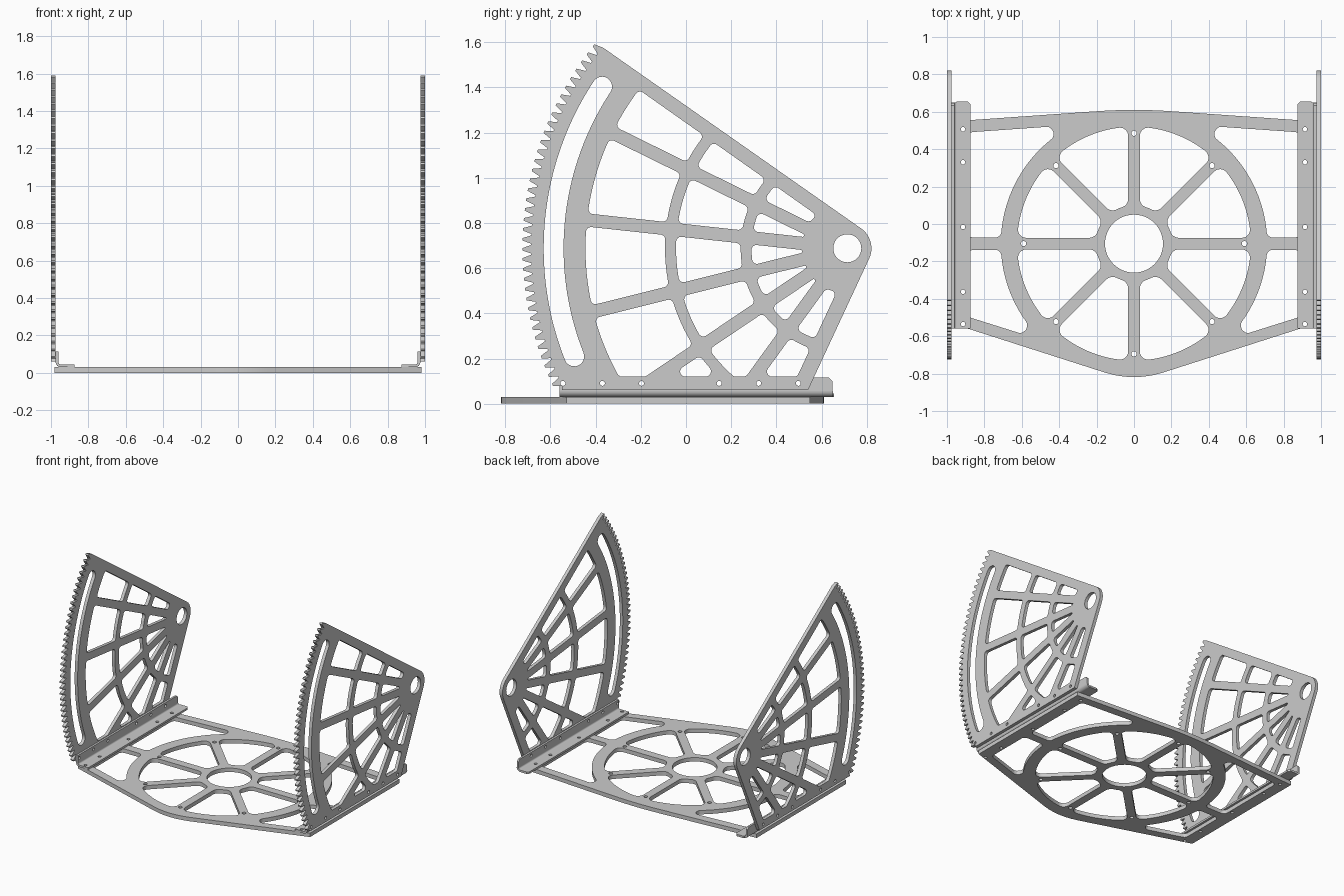
import bpy, bmesh
from math import sin, cos, tan, asin, radians, pi
from mathutils import Vector, Matrix

if "Cube" in bpy.data.objects:
    bpy.data.objects.remove(bpy.data.objects["Cube"])

V = Vector


def arc(c, r, a0, a1, n=16):
    return [V((c[0] + r * cos(a0 + (a1 - a0) * i / n), c[1] + r * sin(a0 + (a1 - a0) * i / n)))
            for i in range(n + 1)]


def circle(c, r, n=24):
    return arc(c, r, 0, 2 * pi, n)[:-1]


def conic(p0, c, p1, w=1.0, n=6):
    """Rounded transition from p0 to p1 with corner c."""
    out = []
    for i in range(n + 1):
        t = i / n
        a, b, d = (1 - t) ** 2, 2 * t * (1 - t) * w, t * t
        out.append((p0 * a + c * b + p1 * d) / (a + b + d))
    return out


def sector(c, r0, r1, a0, a1, h):
    """Ring sector whose straight sides stay h away from the radial lines."""
    o, i = asin(h / r1), asin(h / r0)
    return arc(c, r1, a0 + o, a1 - o) + arc(c, r0, a1 - i, a0 + i, 8)


def clip(pts, n, c):
    """Keep the part of the polygon with n.p <= c."""
    out = []
    for a, b in zip(pts, pts[1:] + pts[:1]):
        da, db = a.dot(n) - c, b.dot(n) - c
        if da <= 0:
            out.append(a)
        if (da < 0 < db) or (db < 0 < da):
            out.append(a.lerp(b, da / (da - db)))
    return out


def area(p):
    return abs(sum(a.x * b.y - b.x * a.y for a, b in zip(p, p[1:] + p[:1]))) / 2


def trim(side, d):
    side = list(side)
    while len(side) > 1:
        seg = (side[1] - side[0]).length
        if seg > d:
            return [side[0].lerp(side[1], d / seg)] + side[1:]
        d -= seg
        side.pop(0)
    return side


def rounded(pts, r):
    """Fillet every sharp corner of a polygon with radius r."""
    pts = [p for i, p in enumerate(pts) if (p - pts[i - 1]).length > 1e-4]
    n = len(pts)
    turn = [(pts[i] - pts[i - 1]).angle(pts[(i + 1) % n] - pts[i]) for i in range(n)]
    cs = [i for i in range(n) if turn[i] > 0.3]
    m = len(cs)
    sides = []
    for k in range(m):
        a, b = cs[k], cs[(k + 1) % m]
        b += n if b <= a else 0
        sides.append([pts[i % n] for i in range(a, b + 1)])
    ln = [sum((q - p).length for p, q in zip(s, s[1:])) for s in sides]
    ds = [min(r * tan(min(turn[c], 2.7) / 2), 0.48 * min(ln[k], ln[k - 1])) for k, c in enumerate(cs)]
    sides = [trim(trim(s, ds[k])[::-1], ds[(k + 1) % m])[::-1] for k, s in enumerate(sides)]
    out = []
    for k, c in enumerate(cs):
        out += conic(sides[k - 1][-1], pts[c], sides[k][0], cos(turn[c] / 2)) + sides[k][1:-1]
    return out


def plate(name, loops, thick, matrix):
    """Flat plate: first loop is the outline, the others are holes."""
    cu = bpy.data.curves.new(name, 'CURVE')
    cu.dimensions, cu.fill_mode, cu.extrude = '2D', 'BOTH', thick / 2
    for lp in loops:
        sp = cu.splines.new('POLY')
        sp.points.add(len(lp) - 1)
        for p, q in zip(sp.points, lp):
            p.co = (q[0], q[1], 0, 1)
        sp.use_cyclic_u = True
    tmp = bpy.data.objects.new(name + "_curve", cu)
    bpy.context.collection.objects.link(tmp)
    dg = bpy.context.evaluated_depsgraph_get()
    me = bpy.data.meshes.new_from_object(tmp.evaluated_get(dg))
    bpy.data.objects.remove(tmp)
    me.transform(matrix)
    bm = bmesh.new()
    bm.from_mesh(me)
    bmesh.ops.remove_doubles(bm, verts=bm.verts, dist=1e-5)
    bmesh.ops.recalc_face_normals(bm, faces=bm.faces)
    bm.to_mesh(me)
    bm.free()
    ob = bpy.data.objects.new(name, me)
    bpy.context.collection.objects.link(ob)
    return ob


def mirror_x(lp):
    return [V((-p.x, p.y)) for p in lp]


YZ = Matrix(((0, 0, 1, 0), (1, 0, 0, 0), (0, 1, 0, 0), (0, 0, 0, 1)))   # plate in y,z
ZX = Matrix(((0, 1, 0, 0), (0, 0, 1, 0), (1, 0, 0, 0), (0, 0, 0, 1)))   # plate in z,x
flange_y = (-0.535, -0.363, -0.016, 0.33, 0.507)
web_y = (-0.545, -0.37, -0.197, 0.147, 0.322, 0.497)

# base plate: outline, hub hole, eight pockets, four outer openings
hub = V((0, -0.105))
top, bot = V((0, 0.617)), V((0, -0.844))
tr, br = V((0.98, 0.548)), V((0.98, -0.53))
outline = [br, tr] + conic(top.lerp(tr, 0.2), top, top.lerp(V((-0.98, 0.548)), 0.2))
outline += [V((-0.98, 0.548)), V((-0.98, -0.53))]
outline += conic(bot.lerp(V((-0.98, -0.53)), 0.16), bot, bot.lerp(br, 0.16))
loops = [outline, circle(hub, 0.155, 48)]
for k in range(8):
    a = k * pi / 4
    loops.append(rounded(sector(hub, 0.205, 0.625, a, a + pi / 4, 0.031), 0.045))
    loops.append(circle(hub + V((cos(a), sin(a))) * 0.59, 0.014, 16))
up = arc(hub, 0.712, radians(85), 0, 40) + [V((0.89, -0.105)), V((0.89, 0.9))]
up = clip(clip(up, V((0, -1)), 0.072), V((0.07, 1)), 0.552)
lo = arc(hub, 0.712, radians(-85), 0, 40) + [V((0.89, -0.105)), V((0.89, -1.2))]
lo = clip(clip(lo, V((0, 1)), -0.138), V((0.315, -1)), 0.776)
for lp in (rounded(up, 0.032), rounded(lo, 0.032)):
    loops += [lp, mirror_x(lp)]
for y in flange_y:
    loops += [circle((s * 0.914, y), 0.012, 16) for s in (-1, 1)]
plate("base_plate", loops, 0.03, Matrix.Translation((0, 0, 0.015)))

# toothed side panel profile in y,z around the pivot
piv = V((0.714, 0.688))


def polar(r, deg):
    a = radians(180 - deg)
    return piv + V((cos(a), sin(a))) * r


side = arc(piv, 0.107, radians(-25), radians(54.8), 14)
teeth, hi, low = 37, 39.4, -25.9
pitch = (hi - low) / teeth
for k in range(teeth):
    for f, r in ((0.0, 1.4), (0.3, 1.438), (0.55, 1.438), (0.85, 1.4)):
        side.append(polar(r, hi - (k + f) * pitch))
side += [polar(1.4, low), V((-0.55, 0.06)), V((0.54, 0.06))]
panel = [side, circle(piv, 0.062, 40)]

# curved slot
s0, s1 = radians(180 - 33.4), radians(180 + 21.6)
panel.append(arc(piv, 1.344, s0, s1, 40) + arc(polar(1.3, -21.6), 0.044, s1, s1 + pi, 12)[1:-1]
             + arc(piv, 1.256, s1, s0, 40) + arc(polar(1.3, 33.4), 0.044, s0 + pi, s0 + 2 * pi, 12)[1:-1])

# web of pockets, trimmed by the straight borders
nt = V((cos(radians(54.8)), sin(radians(54.8))))
nr = V((cos(radians(-25)), sin(radians(-25))))
rays = (62, 26.2, 6.2, -14, -34, -54, -88)
for r0, r1 in ((0.807, 1.159), (0.472, 0.758), (0.2, 0.424)):
    for a, b in zip(rays, rays[1:]):
        p = sector(piv, r0, r1, radians(180 - a), radians(180 - b), 0.029)
        p = clip(p, nt, piv.dot(nt) + 0.042)
        p = clip(p, nr, piv.dot(nr) + 0.039)
        p = clip(p, V((0, -1)), -0.12)
        if len(p) > 2 and area(p) > 0.001:
            panel.append(rounded(p, 0.022))
panel += [circle((y, 0.09), 0.011, 16) for y in web_y]

# side panels and angle brackets
for s, tag in ((-1, "left"), (1, "right")):
    plate(tag + "_toothed_panel", panel, 0.025, Matrix.Translation((s * 0.9875, 0, 0)) @ YZ)
    web = [V((-0.56, 0.057)), V((0.648, 0.057)), V((0.648, 0.1)), V((0.633, 0.115)), V((-0.56, 0.115))]
    plate(tag + "_bracket_web", [web] + [circle((y, 0.09), 0.011, 16) for y in web_y],
          0.015, Matrix.Translation((s * 0.9675, 0, 0)) @ YZ)
    fl = [V((s * x, y)) for x, y in ((0.948, -0.56), (0.948, 0.655), (0.888, 0.655), (0.873, 0.64), (0.873, -0.56))]
    plate(tag + "_bracket_flange", [fl] + [circle((s * 0.914, y), 0.012, 16) for y in flange_y],
          0.015, Matrix.Translation((0, 0, 0.0375)))
    bend = arc((0.057, 0.948), 0.027, pi / 2, pi, 8) + arc((0.057, 0.948), 0.012, pi, pi / 2, 8)
    plate(tag + "_bracket_bend", [[V((p.x, s * p.y)) for p in bend]],
          1.21, Matrix.Translation((0, 0.045, 0)) @ ZX)

# smooth the round edges, keep the corners sharp
for ob in bpy.context.collection.objects:
    ob.select_set(True)
    bpy.context.view_layer.objects.active = ob
bpy.ops.object.shade_smooth_by_angle(angle=radians(25))
